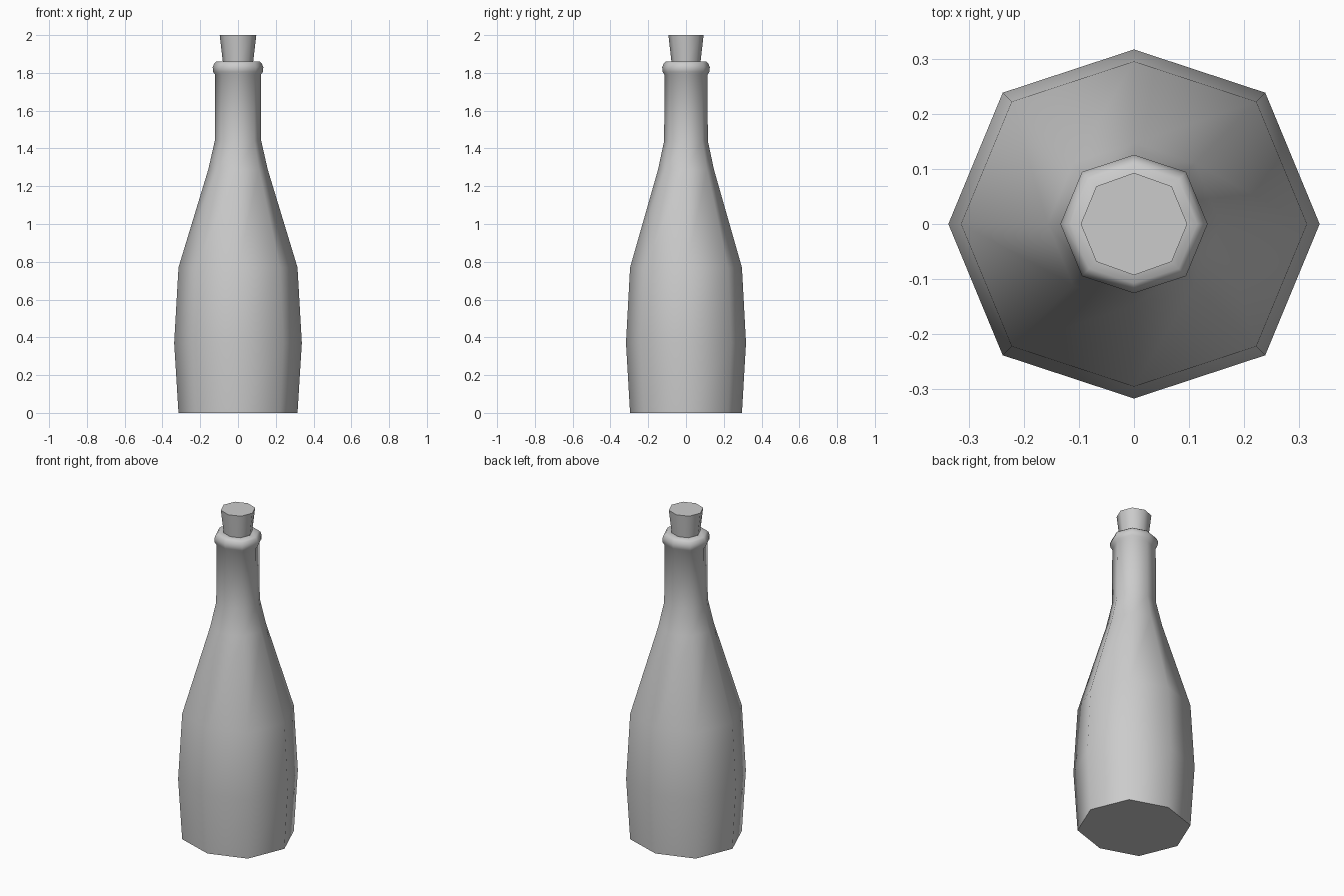
import bpy
import bmesh
import math

SIDES = 8

cube = bpy.data.objects.get("Cube")
if cube:
    bpy.data.objects.remove(cube, do_unlink=True)

grey = bpy.data.materials.new("plain_grey")
grey.use_nodes = True
colour = (0.6, 0.6, 0.6, 1)
grey.diffuse_color = colour
grey.node_tree.nodes["Principled BSDF"].inputs["Base Color"].default_value = colour


def lathe(name, profile, flatten, angle):
    """Octagonal turned part; its front and back corners are pulled in a little."""
    bm = bmesh.new()
    rings = []
    for radius, z in profile:
        ring = []
        for i in range(SIDES):
            a = math.tau * i / SIDES
            squash = flatten if i % 4 == 2 else 1
            ring.append(bm.verts.new((radius * math.cos(a), radius * squash * math.sin(a), z)))
        rings.append(ring)
    for low, high in zip(rings, rings[1:]):
        for i in range(SIDES):
            j = (i + 1) % SIDES
            bm.faces.new((low[i], low[j], high[j], high[i]))
    bm.faces.new(rings[0][::-1])
    bm.faces.new(rings[-1])
    mesh = bpy.data.meshes.new(name)
    bm.to_mesh(mesh)
    bm.free()
    mesh.materials.append(grey)
    obj = bpy.data.objects.new(name, mesh)
    bpy.context.collection.objects.link(obj)
    bpy.ops.object.select_all(action="DESELECT")
    obj.select_set(True)
    bpy.context.view_layer.objects.active = obj
    bpy.ops.object.shade_smooth_by_angle(angle=math.radians(angle))
    return obj


# Bottle: belly, shoulder, neck and rolled lip
lathe("bottle", [
    (0.315, 0), (0.338, 0.37), (0.315, 0.77), (0.157, 1.29), (0.123, 1.44),
    (0.121, 1.79), (0.132, 1.805), (0.134, 1.83), (0.126, 1.85), (0.115, 1.86),
    (0.078, 1.86),
], 0.94, 60)

# Tapered stopper pushed into the mouth
lathe("cork", [(0.078, 1.84), (0.097, 2)], 0.96, 60)
